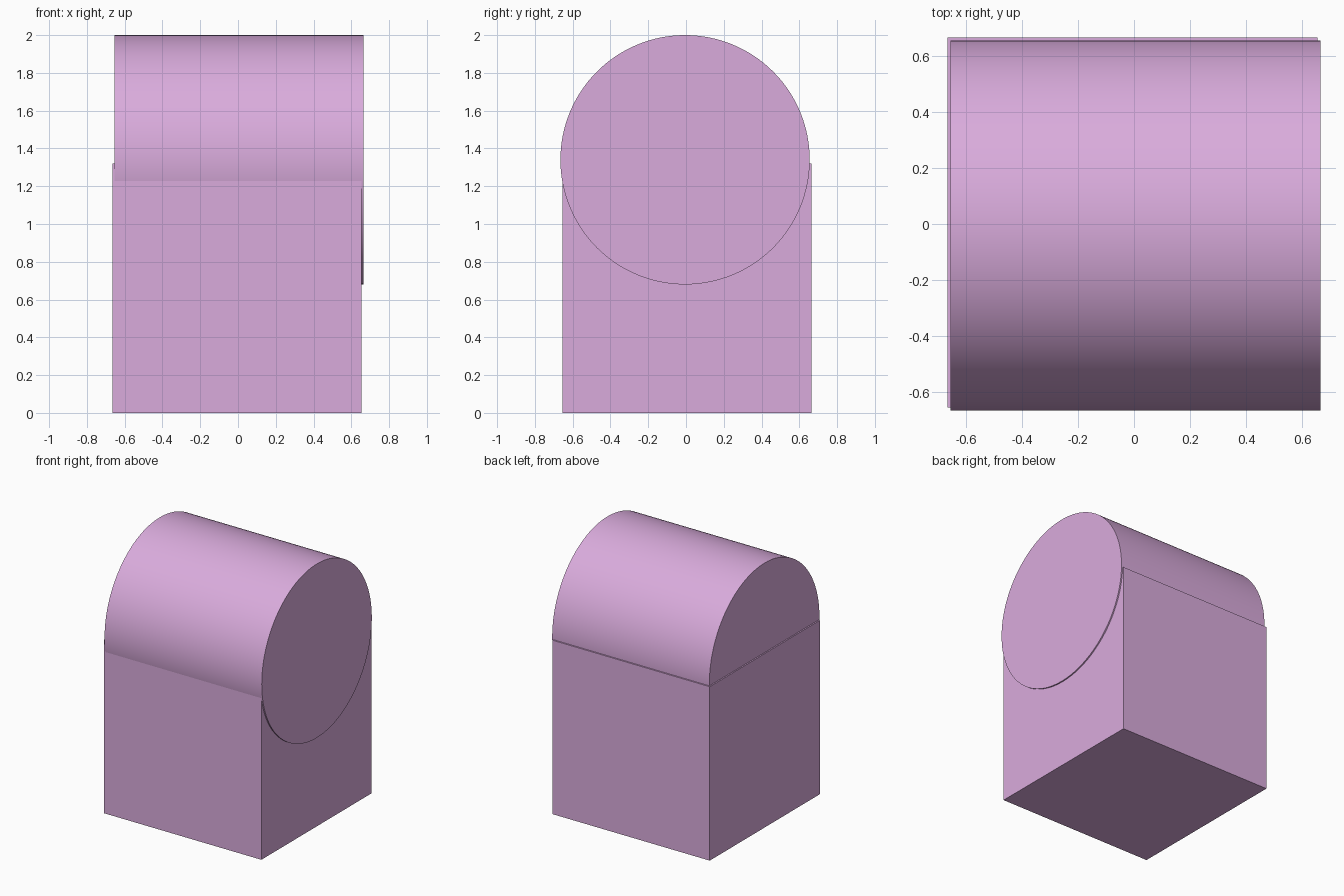
import bpy
import math

if "Cube" in bpy.data.objects:
    bpy.data.objects.remove(bpy.data.objects["Cube"])

SIZE = 1.32      # cube edge and cylinder length / diameter
SHIFT = 0.005    # slight offset between the two bodies

lilac = bpy.data.materials.new("lilac")
lilac.diffuse_color = (0.70, 0.41, 0.72, 1)
lilac.use_nodes = True
lilac.node_tree.nodes["Principled BSDF"].inputs["Base Color"].default_value = lilac.diffuse_color

# Square base block
bpy.ops.mesh.primitive_cube_add(size=SIZE, location=(-SHIFT, SHIFT, SIZE / 2))
block = bpy.context.object
block.name = "base_block"
block.data.materials.append(lilac)

# Round top lying along x, its lower half sunk into the block
bpy.ops.mesh.primitive_cylinder_add(
    vertices=128, radius=SIZE / 2, depth=SIZE,
    location=(SHIFT, -SHIFT, 2 - SIZE / 2), rotation=(0, math.pi / 2, 0))
barrel = bpy.context.object
barrel.name = "round_top"
barrel.data.materials.append(lilac)
bpy.ops.object.shade_smooth_by_angle(angle=math.radians(30))
